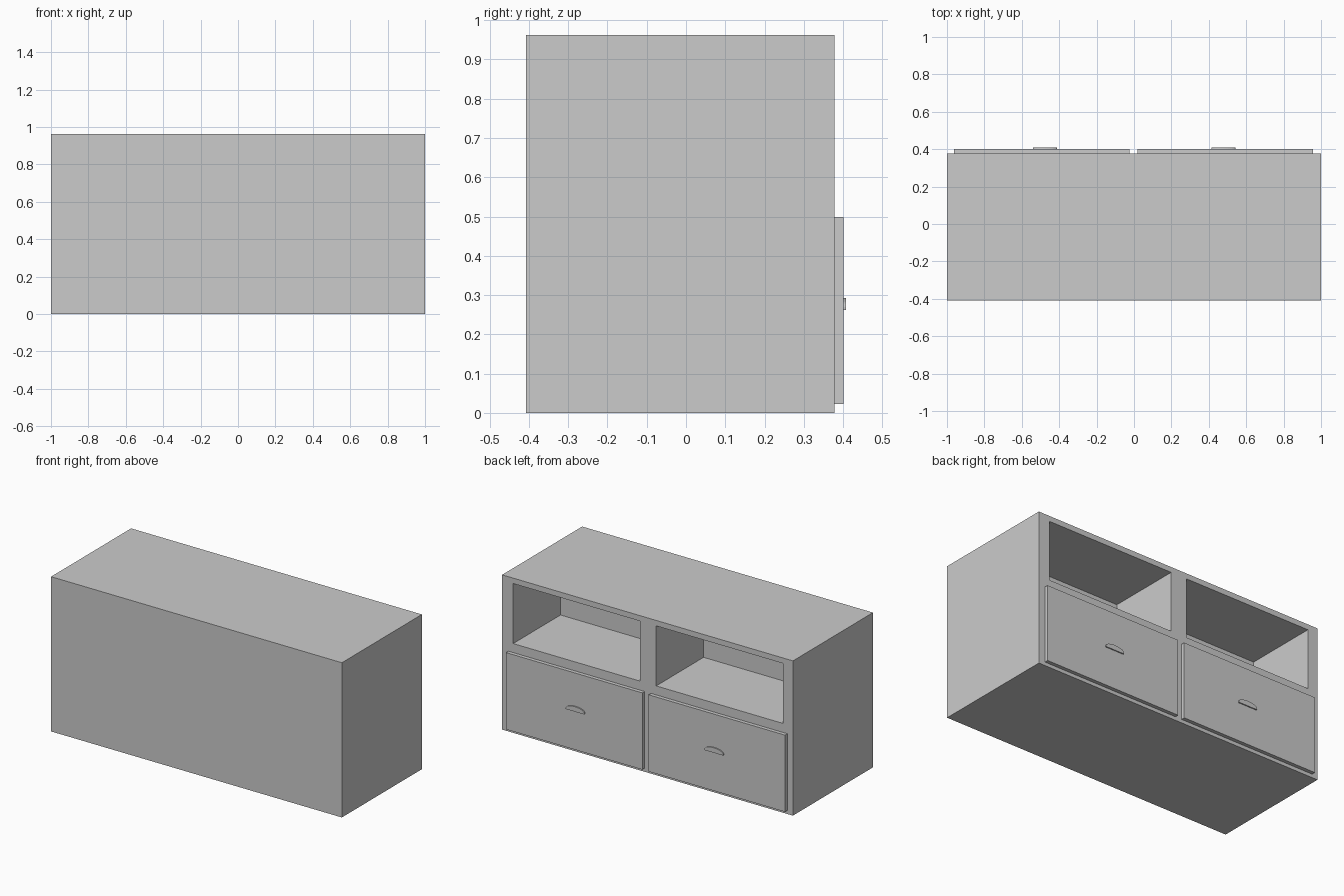
import bpy, math

if "Cube" in bpy.data.objects:
    bpy.data.objects.remove(bpy.data.objects["Cube"])


def prism(name, profile, y0, y1):
    """Extrude an x/z outline (counter-clockwise) from y0 to y1."""
    n = len(profile)
    verts = [(x, y, z) for y in (y0, y1) for x, z in profile]
    faces = [tuple(range(n)), tuple(reversed(range(n, 2 * n)))]
    faces += [(i, i + n, (i + 1) % n + n, (i + 1) % n) for i in range(n)]
    mesh = bpy.data.meshes.new(name)
    mesh.from_pydata(verts, [], faces)
    obj = bpy.data.objects.new(name, mesh)
    bpy.context.collection.objects.link(obj)
    return obj


def box(name, x0, x1, y0, y1, z0, z1):
    return prism(name, [(x0, z0), (x1, z0), (x1, z1), (x0, z1)], y0, y1)


FACE_Y = 0.378    # open side of the cabinet
DRAWER_Y = 0.401  # outer face of the drawers

# Cabinet carcass
cabinet = box("cabinet_body", -1, 1, -0.408, FACE_Y, 0, 0.962)

# side name, shelf opening x range, drawer x range, handle centre
bays = [("left", (-0.932, -0.060), (-0.962, -0.024), -0.477),
        ("right", (0.050, 0.924), (0.020, 0.957), 0.478)]

for side, opening, drawer, hx in bays:
    # Open shelf recess
    cutter = box(f"{side}_shelf_cutter", *opening, -0.087, 0.5, 0.555, 0.928)
    cutter.hide_render = True
    cutter.hide_viewport = True
    cut = cabinet.modifiers.new(f"{side}_shelf", 'BOOLEAN')
    cut.operation = 'DIFFERENCE'
    cut.solver = 'EXACT'
    cut.object = cutter

    # Drawer front
    box(f"{side}_drawer_front", *drawer, FACE_Y, DRAWER_Y, 0.022, 0.499)

    # Half-moon pull: flat bottom, short ends, arched top
    half, base, end, rise = 0.064, 0.262, 0.008, 0.023
    arc = [(hx + half * math.cos(a), base + end + rise * math.sin(a))
           for a in (math.pi * i / 16 for i in range(17))]
    prism(f"{side}_drawer_pull",
          [(hx - half, base), (hx + half, base)] + arc, DRAWER_Y, 0.408)
